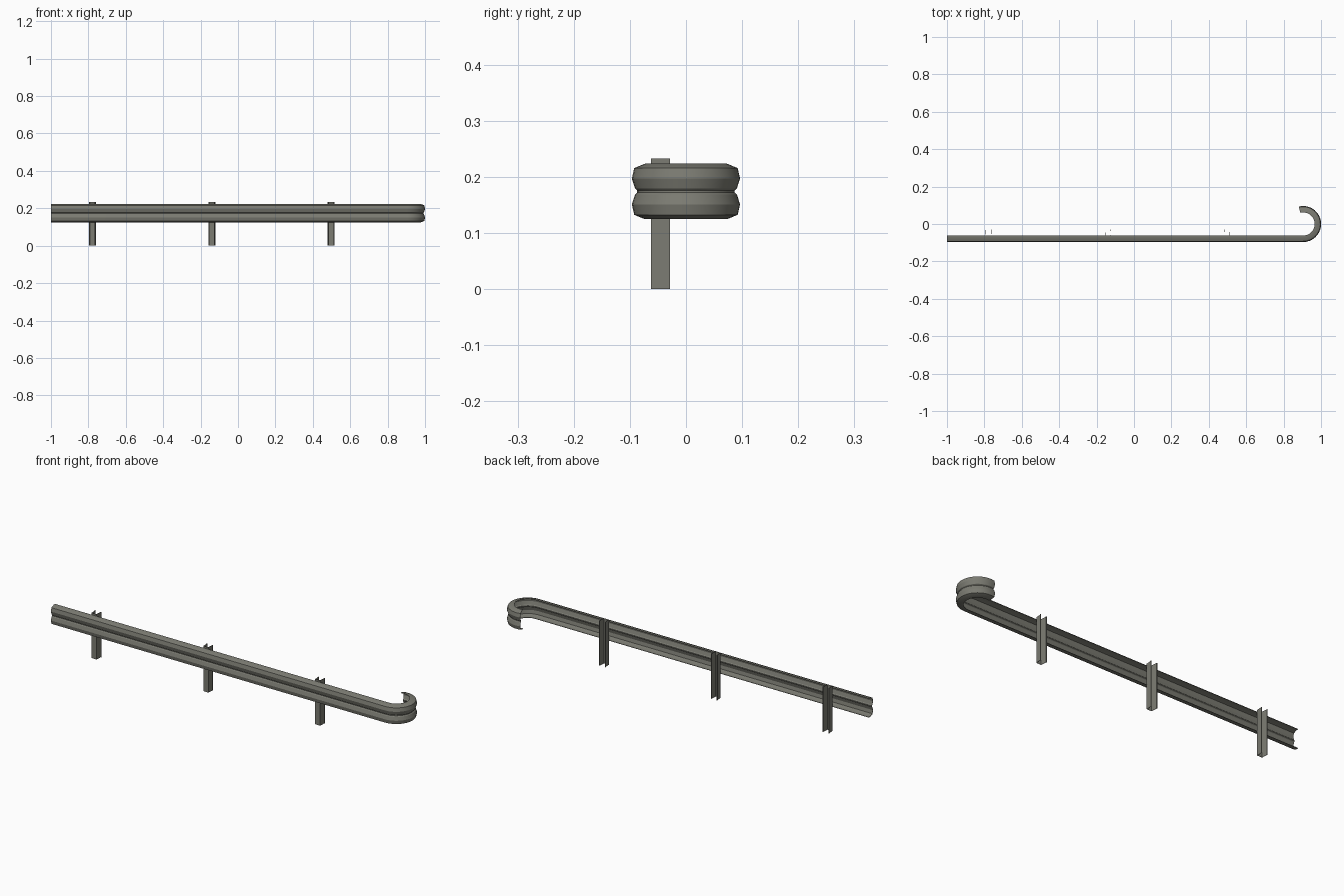
import bpy, math

if "Cube" in bpy.data.objects:
    bpy.data.objects.remove(bpy.data.objects["Cube"])

steel = bpy.data.materials.new("galvanised grey")
steel.diffuse_color = (0.20, 0.20, 0.17, 1)
steel.use_nodes = True
steel.node_tree.nodes["Principled BSDF"].inputs["Base Color"].default_value = steel.diffuse_color


def sheet(name, rows, thickness, angle):
    """Skin rows of points into a strip and thicken it like sheet metal."""
    n = len(rows[0])
    verts = [p for row in rows for p in row]
    faces = [(i * n + j, (i + 1) * n + j, (i + 1) * n + j + 1, i * n + j + 1)
             for i in range(len(rows) - 1) for j in range(n - 1)]
    me = bpy.data.meshes.new(name)
    me.from_pydata(verts, [], faces)
    me.materials.append(steel)
    ob = bpy.data.objects.new(name, me)
    bpy.context.collection.objects.link(ob)
    mod = ob.modifiers.new("metal thickness", 'SOLIDIFY')
    mod.thickness = thickness
    mod.offset = 0
    bpy.ops.object.select_all(action='DESELECT')
    ob.select_set(True)
    bpy.context.view_layer.objects.active = ob
    bpy.ops.object.modifier_apply(modifier=mod.name)
    bpy.ops.object.shade_smooth_by_angle(angle=math.radians(angle))
    return ob


# W-beam half profile: distance from bend axis, height from rail centre
half = [(0.086, 0.002), (0.090, 0.006), (0.0955, 0.023),
        (0.0915, 0.041), (0.073, 0.0485), (0.062, 0.0485)]
profile = [(r, -z) for r, z in reversed(half)] + half
CX, CZ = 0.904, 0.174

# Rail: straight run, then a curled end slightly past a half turn
rows = [[(-1.0, -r, CZ + z) for r, z in profile]]
STEPS = 18
for i in range(STEPS + 1):
    a = math.radians(-90 + 194 * i / STEPS)
    rows.append([(CX + r * math.cos(a), r * math.sin(a), CZ + z)
                 for r, z in profile])
sheet("guard_rail", rows, 0.002, 25)

# Posts: channel sections opening to the back, with small lips
side = [(0.0185, -0.0295), (0.0155, -0.0295), (0.0135, -0.0615)]
section = [(-x, y) for x, y in side] + side[::-1]
for k, px in enumerate((-0.778, -0.14, 0.498)):
    sheet(f"post_{k + 1}",
          [[(px + x, y, z) for x, y in section] for z in (0.0, 0.233)],
          0.002, 20)
